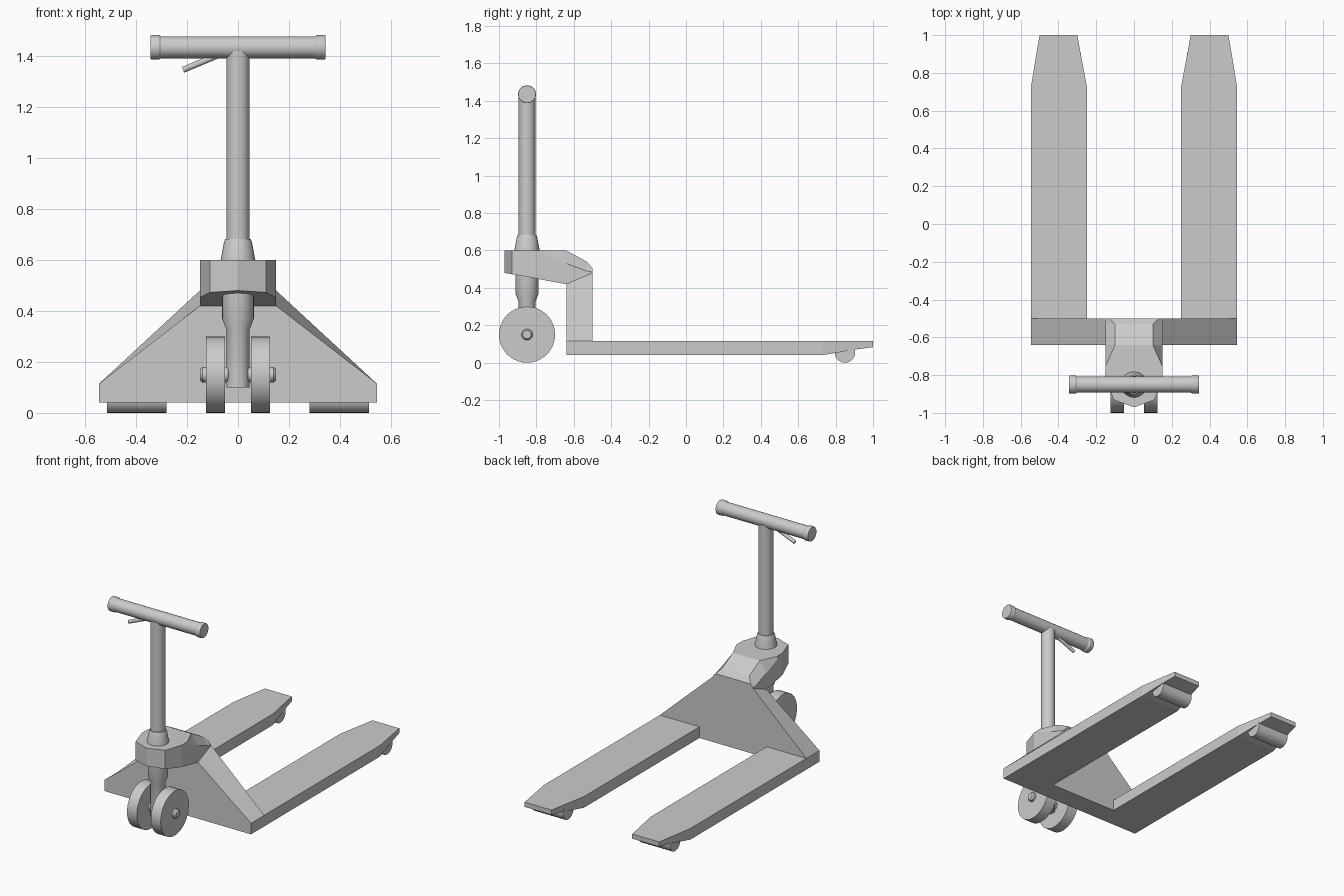
import bpy, bmesh, math
from mathutils import Vector

if "Cube" in bpy.data.objects:
    bpy.data.objects.remove(bpy.data.objects["Cube"])


def finish(name, bm, smooth=False):
    bmesh.ops.recalc_face_normals(bm, faces=bm.faces)
    me = bpy.data.meshes.new(name)
    bm.to_mesh(me)
    bm.free()
    ob = bpy.data.objects.new(name, me)
    bpy.context.collection.objects.link(ob)
    if smooth:
        bpy.ops.object.select_all(action='DESELECT')
        ob.select_set(True)
        bpy.context.view_layer.objects.active = ob
        bpy.ops.object.shade_smooth_by_angle(angle=math.radians(25))
    return ob


def loft(name, rings, smooth=False):
    """Skin closed rings of equal length and cap both ends."""
    bm = bmesh.new()
    vs = [[bm.verts.new(p) for p in ring] for ring in rings]
    n = len(vs[0])
    for a, b in zip(vs, vs[1:]):
        for i in range(n):
            j = (i + 1) % n
            bm.faces.new((a[i], a[j], b[j], b[i]))
    bm.faces.new(vs[0])
    bm.faces.new(vs[-1])
    bmesh.ops.remove_doubles(bm, verts=bm.verts, dist=1e-5)
    return finish(name, bm, smooth)


def lathe(name, origin, axis, profile, n=32):
    """Round part: profile of (radius, distance along axis)."""
    axis = Vector(axis).normalized()
    u = Vector((0, 1, 0)) if abs(axis.y) < 0.9 else Vector((1, 0, 0))
    v = axis.cross(u)
    rings = []
    for r, d in profile:
        c = Vector(origin) + axis * d
        rings.append([c + (u * math.cos(2 * math.pi * k / n)
                           + v * math.sin(2 * math.pi * k / n)) * r for k in range(n)])
    return loft(name, rings, True)


STEER_Y = -0.85

# Forks, load rollers, steering wheels and axle stubs on both sides
for side, s in (("left", -1), ("right", 1)):
    sections = [(-0.5, 0.25, 0.545, 0.04), (0.73, 0.25, 0.545, 0.04),
                (0.90, 0.282, 0.517, 0.07), (1.0, 0.30, 0.50, 0.083)]
    loft(f"fork_{side}", [[(s * a, y, z), (s * b, y, z), (s * b, y, 0.115), (s * a, y, 0.115)]
                          for y, a, b, z in sections])
    lathe(f"load_roller_{side}", (s * 0.28, 0.85, 0.055), (s, 0, 0),
          [(0.055, 0), (0.055, 0.235)], 24)
    lathe(f"steer_wheel_{side}", (s * 0.052, STEER_Y, 0.15), (s, 0, 0),
          [(0.15, 0), (0.15, 0.073)], 40)
    lathe(f"axle_stub_{side}", (s * 0.03, STEER_Y, 0.15), (s, 0, 0),
          [(0.02, 0), (0.03, 0.01), (0.03, 0.11), (0.022, 0.12)], 20)

# Triangular back plate joining the forks
def plate(y, top):
    return [(-0.545, y, 0.04), (0.545, y, 0.04), (0.545, y, 0.115),
            (0.15, y, top), (-0.15, y, top), (-0.545, y, 0.115)]

loft("back_plate", [plate(-0.64, 0.42), plate(-0.5, 0.48)])

# Faceted head: y, top half width, top z, side half width, side z, bottom z
head = [(-0.97, 0.002, 0.60, 0.002, 0.56, 0.48),
        (-0.93, 0.11, 0.60, 0.11, 0.56, 0.473),
        (-0.81, 0.15, 0.60, 0.15, 0.595, 0.452),
        (-0.75, 0.15, 0.60, 0.15, 0.575, 0.44),
        (-0.64, 0.10, 0.60, 0.15, 0.53, 0.42),
        (-0.53, 0.10, 0.54, 0.15, 0.49, 0.465),
        (-0.50, 0.13, 0.505, 0.15, 0.485, 0.475)]
loft("pump_head", [[(-sw, y, bz), (sw, y, bz), (sw, y, sz), (tw, y, tz), (-tw, y, tz), (-sw, y, sz)]
                   for y, tw, tz, sw, sz, bz in head])

# Steering post below the head, collar and handle shaft above
lathe("steering_post", (0, STEER_Y, 0), (0, 0, 1),
      [(0.045, 0.10), (0.045, 0.325), (0.062, 0.37), (0.062, 0.50)])
lathe("handle_collar", (0, STEER_Y, 0), (0, 0, 1),
      [(0.069, 0.59), (0.068, 0.60), (0.055, 0.67), (0.05, 0.682), (0.04, 0.684)])
lathe("handle_shaft", (0, STEER_Y, 0), (0, 0, 1), [(0.045, 0.66), (0.045, 1.42)])

# Cross grip with flared ends
lathe("grip_bar", (0, STEER_Y, 1.435), (1, 0, 0),
      [(0.046, -0.343), (0.048, -0.338), (0.048, -0.31), (0.043, -0.302),
       (0.043, 0.302), (0.048, 0.31), (0.048, 0.338), (0.046, 0.343)])

# Release lever under the grip
lathe("release_lever", (-0.04, STEER_Y, 1.42), (-0.175, 0, -0.073),
      [(0.012, 0), (0.012, 0.19)], 12)
